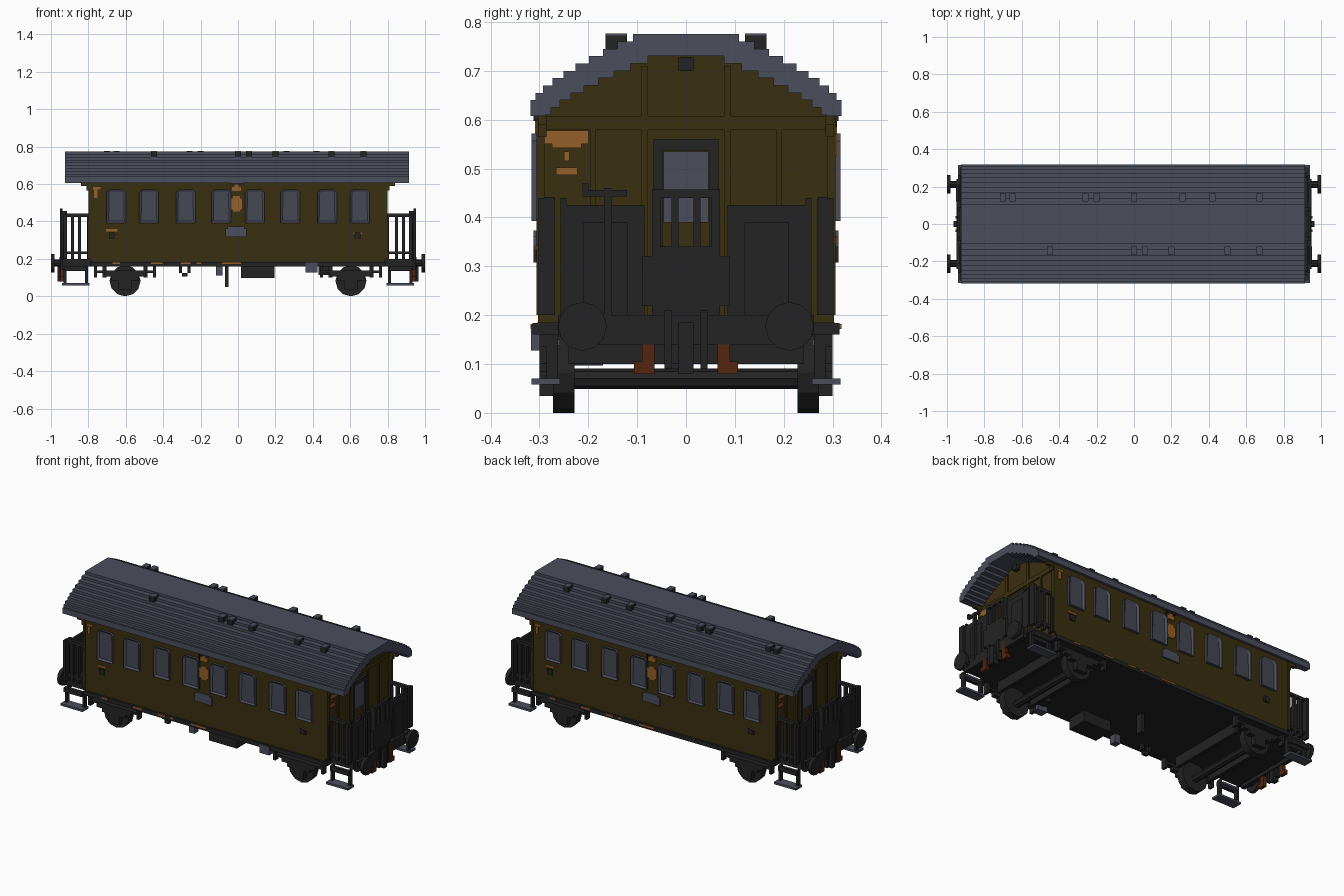
import bpy, bmesh, math
from mathutils import Matrix, Vector

cube = bpy.data.objects.get("Cube")
if cube:
    bpy.data.objects.remove(cube)


def material(name, red, green, blue):
    mat = bpy.data.materials.new(name)
    mat.use_nodes = True
    colour = (red, green, blue, 1)
    mat.diffuse_color = colour
    mat.node_tree.nodes["Principled BSDF"].inputs["Base Color"].default_value = colour
    return mat


OLIVE = material("olive paint", .042, .029, .005)
GREY = material("slate grey", .07, .076, .107)
GLASS = material("window glass", .06, .064, .088)
DARK = material("black iron", .017, .017, .017)
ORANGE = material("orange paint", .3, .115, .024)
RUST = material("rust brown", .09, .019, .005)

# Sign pairs that repeat a part around the carriage
ONCE = [(1, 1)]
TURNED = [(1, 1), (-1, -1)]
ENDS = [(1, 1), (-1, 1)]
SIDES = [(1, 1), (1, -1)]
CORNERS = ENDS + [(1, -1), (-1, -1)]

# Main dimensions
WALL_X = .785
WALL_Y = .303
EAVES = .607
DECK = .2
SILL = .16
STEP = .015


def finish(name, bm, *mats):
    bmesh.ops.recalc_face_normals(bm, faces=bm.faces)
    mesh = bpy.data.meshes.new(name)
    bm.to_mesh(mesh)
    bm.free()
    for mat in mats:
        mesh.materials.append(mat)
    obj = bpy.data.objects.new(name, mesh)
    bpy.context.collection.objects.link(obj)


def box(name, mat, x, y, z, copies=ONCE, shifts=(0,)):
    """A box from its ranges, repeated by sign pairs and by shifts along x."""
    bm = bmesh.new()
    low, high = (Vector(corner) for corner in zip(x, y, z))
    scale = Matrix.Diagonal((*(high - low), 1))
    for sign_x, sign_y in copies:
        for shift in shifts:
            mid = (low + high) / 2
            place = Vector((sign_x * (mid.x + shift), sign_y * mid.y, mid.z))
            bmesh.ops.create_cube(bm, size=1, matrix=Matrix.Translation(place) @ scale)
    finish(name, bm, mat)


def around(centre, half):
    return (centre - half, centre + half)


def extrude(bm, points, offset):
    face = bm.faces.new([bm.verts.new(point) for point in points])
    made = bmesh.ops.extrude_face_region(bm, geom=[face])["geom"]
    moved = [item for item in made if isinstance(item, bmesh.types.BMVert)]
    bmesh.ops.translate(bm, vec=offset, verts=moved)
    bmesh.ops.recalc_face_normals(bm, faces=bm.faces)


def stepped_arch(base, first, count):
    """Stair-stepped arch as (y, z) points from left to right."""
    right = []
    low = EAVES
    for i in range(count):
        half = base - .21 * (i / (count - 1)) ** 1.4
        high = first + STEP * i
        right += [(half, low), (half, high)]
        low = high
    return [(-y, z) for y, z in right] + right[::-1]


def prism_along_x(name, mat, outline, start, end):
    bm = bmesh.new()
    extrude(bm, [(start, y, z) for y, z in outline], (end - start, 0, 0))
    finish(name, bm, mat)


# Roof shell and arched body
outer = stepped_arch(.318, .64, 10)
inner = stepped_arch(.288, .61, 9)
prism_along_x("roof", GREY, outer + inner[::-1], -.925, .915)
prism_along_x("body", OLIVE, [(-WALL_Y, SILL + .02), (-WALL_Y, EAVES)] + inner
              + [(WALL_Y, EAVES), (WALL_Y, SILL + .02)], -WALL_X, WALL_X)

# Roof vents with slate caps
vents_right = (-.45, 0, .06, .2, .5, .67)
vents_left = (-.7, -.65, -.26, -.2, 0, .26, .42, .67)
for side, spots in ((-1, vents_right), (1, vents_left)):
    across = around(side * .143, .022)
    box("roof_vents", DARK, around(0, .016), across, (.74, .772), shifts=spots)
    box("vent_caps", GREY, around(0, .016), across, (.772, .776), shifts=spots)

# End walls: beads, corner posts, brackets, lamps and doors
bead = (WALL_X, WALL_X + .007)
post = (WALL_X, WALL_X + .015)
box("end_cross_bead", OLIVE, bead, around(0, .3), (.58, EAVES), ENDS)
box("end_inner_beads", OLIVE, bead, around(.085, .007), (DECK, .71), CORNERS)
box("end_outer_beads", OLIVE, bead, around(.19, .006), (DECK, .58), CORNERS)
box("corner_posts", OLIVE, post, (.288, .306), (DECK, .6), CORNERS)
box("upper_brackets", OLIVE, (WALL_X, .84), (.285, WALL_Y), (.59, EAVES), CORNERS)
box("lower_brackets", OLIVE, (WALL_X, .81), (.285, WALL_Y), (.565, .59), CORNERS)
box("end_lamps", DARK, (WALL_X, .81), around(0, .015), (.7, .728), ENDS)
box("door_posts", DARK, post, (.048, .066), (DECK, .56), CORNERS)
box("door_heads", DARK, post, around(0, .05), (.537, .56), ENDS)
box("door_windows", GREY, bead, around(0, .046), (.39, .535), ENDS)


def side_window(x, side):
    """Grey frame with clipped top corners and a recessed pane."""
    half, low, high, clip = .052, .393, .572, .016
    outline = [(-half, low), (half, low), (half, high - clip), (half - clip, high),
               (clip - half, high), (-half, high - clip)]
    bm = bmesh.new()
    extrude(bm, [(x + px, side * .3, z) for px, z in outline], (0, side * .016, 0))
    pane = [face for face in bm.faces if face.normal.y * side > .9]
    bmesh.ops.inset_region(bm, faces=pane, thickness=.014, depth=-.009)
    for face in pane:
        face.material_index = 1
    finish("side_window", bm, GREY, GLASS)


for x in (.09, .28, .476, .65):
    for sign_x, sign_y in CORNERS:
        side_window(sign_x * x, sign_y)

# Painted crest, plate and markings on the long sides
paint = (-WALL_Y - .006, -WALL_Y)
plate = (-WALL_Y - .009, -WALL_Y)
crest = -.008
box("crest_wide", ORANGE, around(crest, .03), paint, (.463, .522), TURNED)
box("crest_tall", ORANGE, around(crest, .018), paint, (.452, .535), TURNED)
box("crest_banner", ORANGE, around(crest, .024), paint, (.562, .585), TURNED)
box("crest_top", ORANGE, around(crest, .012), paint, (.585, .597), TURNED)
box("crest_mount", DARK, around(crest, .032), plate, (.597, .62), TURNED)
box("crest_strip", DARK, around(-.04, .003), paint, (.393, .6), TURNED)
box("number_plate", GREY, around(-.01, .056), plate, (.318, .362), TURNED)
box("number_plate_top", GREY, around(-.01, .045), plate, (.362, .373), TURNED)
box("class_mark_head", ORANGE, around(-.755, .02), paint, (.572, .585), TURNED)
box("class_mark_stem", ORANGE, around(-.76, .009), paint, (.525, .57), TURNED)
box("left_label", ORANGE, around(-.675, .03), paint, (.347, .36), TURNED)
box("right_label", ORANGE, around(.64, .023), paint, (.333, .342), TURNED)
box("lamp_holders", DARK, around(0, .016), plate, (.308, .34), TURNED, (-.675, .64))
for x, half in ((-.65, .02), (-.435, .03), (-.28, .025), (-.21, .012), (-.035, .05)):
    box("sill_marking", ORANGE, around(x, half), (-.318, -.312), (.172, .182), TURNED)

# Painted markings on the end walls
box("end_mark_head", ORANGE, post, around(-.244, .044), (.55, .578), TURNED)
box("end_mark_lip", ORANGE, post, around(-.244, .03), (.542, .55), TURNED)
box("end_mark_figure", ORANGE, bead, around(-.244, .006), (.515, .535), TURNED)
box("end_mark_foot", ORANGE, bead, around(-.244, .022), (.487, .502), TURNED)

# Underframe and end platforms
box("underframe", DARK, around(0, .79), around(0, .305), (SILL, .185))
box("sole_bars", DARK, around(0, .79), (.3, .314), (SILL, .184), SIDES)
box("end_platforms", DARK, (.78, .94), around(0, .262), (SILL, DECK), ENDS)
box("headstocks", DARK, (.925, .95), around(0, .24), (.14, DECK), ENDS)

# Platform screens and gangway gates
screen = (.915, .93)
gate = (.93, .945)
box("end_screens", DARK, screen, (.085, .245), (DECK, .425), CORNERS)
box("screen_panels", DARK, (.92, .935), (.12, .21), (DECK, .39), CORNERS)
box("screen_posts", DARK, screen, (.245, .257), (DECK, .44), CORNERS)
box("gate_posts", DARK, (.915, .945), (.052, .07), (DECK, .455), CORNERS)
box("gate_hinges", DARK, gate, (.06, .09), (.22, .32), CORNERS)
box("gate_panels", DARK, gate, around(0, .06), (DECK, .34), ENDS)
box("gate_rails", DARK, gate, around(0, .07), (.44, .457), ENDS)
box("gate_bars", DARK, gate, (.015, .03), (.33, .45), CORNERS)

# Platform side railings and brake cranks
rail = (.27, .29)
box("railing_bars", DARK, around(0, .008), rail, (DECK, .435), CORNERS, (.8, .848, .885))
box("top_rails", DARK, (.79, .93), rail, (.425, .442), CORNERS)
box("bottom_rails", DARK, (.79, .93), rail, (.225, .24), CORNERS)
box("railing_end_posts", DARK, (.915, .932), (.268, .302), (DECK, .44), CORNERS)
box("grab_posts", DARK, (.79, .805), (.288, .302), (DECK, .4), CORNERS)
box("brake_columns", DARK, (.937, .952), around(-.16, .008), (.18, .46), TURNED)
box("brake_cranks", DARK, (.937, .952), around(-.163, .042), (.443, .456), TURNED)
box("brake_handles", DARK, (.937, .952), around(-.206, .006), (.443, .47), TURNED)

# Boarding steps
box("step_hangers", DARK, around(0, .007), (.262, .285), (.065, SILL), CORNERS, (.81, .925))
box("step_brackets", DARK, (.81, .93), (.285, .3), (.135, SILL), CORNERS)
box("lower_treads", GREY, (.795, .94), (.258, .316), (.058, .07), CORNERS)
box("upper_treads", GREY, (.82, .92), (.258, .29), (.138, .15), CORNERS)


def cylinder(name, centre, radius, depth, axis, sides=12):
    bm = bmesh.new()
    turn = Matrix.Rotation(math.pi / 2, 4, axis)
    bmesh.ops.create_cone(bm, cap_ends=True, segments=sides, radius1=radius, radius2=radius,
                          depth=depth, matrix=Matrix.Translation(centre) @ turn)
    finish(name, bm, DARK)


# Buffers, wheels and axles
AXLE = .604
for sign_x, sign_y in CORNERS:
    cylinder("buffer_disc", (sign_x * .99, sign_y * .212, .177), .05, .02, "Y")
    cylinder("buffer_shaft", (sign_x * .955, sign_y * .212, .177), .019, .06, "Y", 8)
    cylinder("wheel", (sign_x * AXLE, sign_y * .25, .083), .083, .044, "X")
for sign_x, sign_y in ENDS:
    cylinder("axle", (sign_x * AXLE, 0, .07), .021, .5, "X", 8)

# Axle boxes, stacked leaf springs and brake beams
spring = (.27, .3)
box("axle_boxes", DARK, around(AXLE, .035), spring, (.035, .1), CORNERS)
box("short_springs", DARK, around(AXLE, .075), spring, (.085, .105), CORNERS)
box("middle_springs", DARK, around(AXLE, .11), spring, (.105, .125), CORNERS)
box("long_springs", DARK, around(AXLE, .165), spring, (.125, .138), CORNERS)
box("spring_hangers", DARK, around(AXLE, .008), spring, (.1, SILL), CORNERS, (-.157, .157))
box("brake_beams", DARK, around(AXLE, .01), around(0, .24), (.1, SILL), ENDS, (-.11, .11))

# Couplings and hoses
box("coupling_hooks", DARK, (.93, .965), around(0, .015), (.08, .185), ENDS)
box("coupling_links", DARK, (.93, .955), around(.037, .007), (.09, .21), CORNERS)
box("brake_hoses", RUST, (.93, .95), (.064, .09), (.08, .183), CORNERS)
box("hose_ends", RUST, (.93, .95), (.064, .106), (.08, .105), CORNERS)

# Gear hung beneath the floor
hook = around(-.25, .01)
box("battery_box", DARK, (.015, .195), (-.29, -.17), (.097, SILL))
box("drain_pipe", DARK, around(-.06, .01), around(-.02, .02), (.05, SILL))
box("brake_cylinder", DARK, (.43, .5), around(-.19, .03), (.115, SILL))
box("hook_arms", DARK, around(-.285, .008), hook, (.125, SILL), shifts=(-.022, .022))
box("hook_base", DARK, around(-.285, .015), hook, (.105, .125))
box("grey_valve", GREY, around(-.1, .018), (-.29, -.25), (.11, SILL))
box("grey_cover", GREY, around(.393, .032), (-.317, -.27), (.128, .18))
